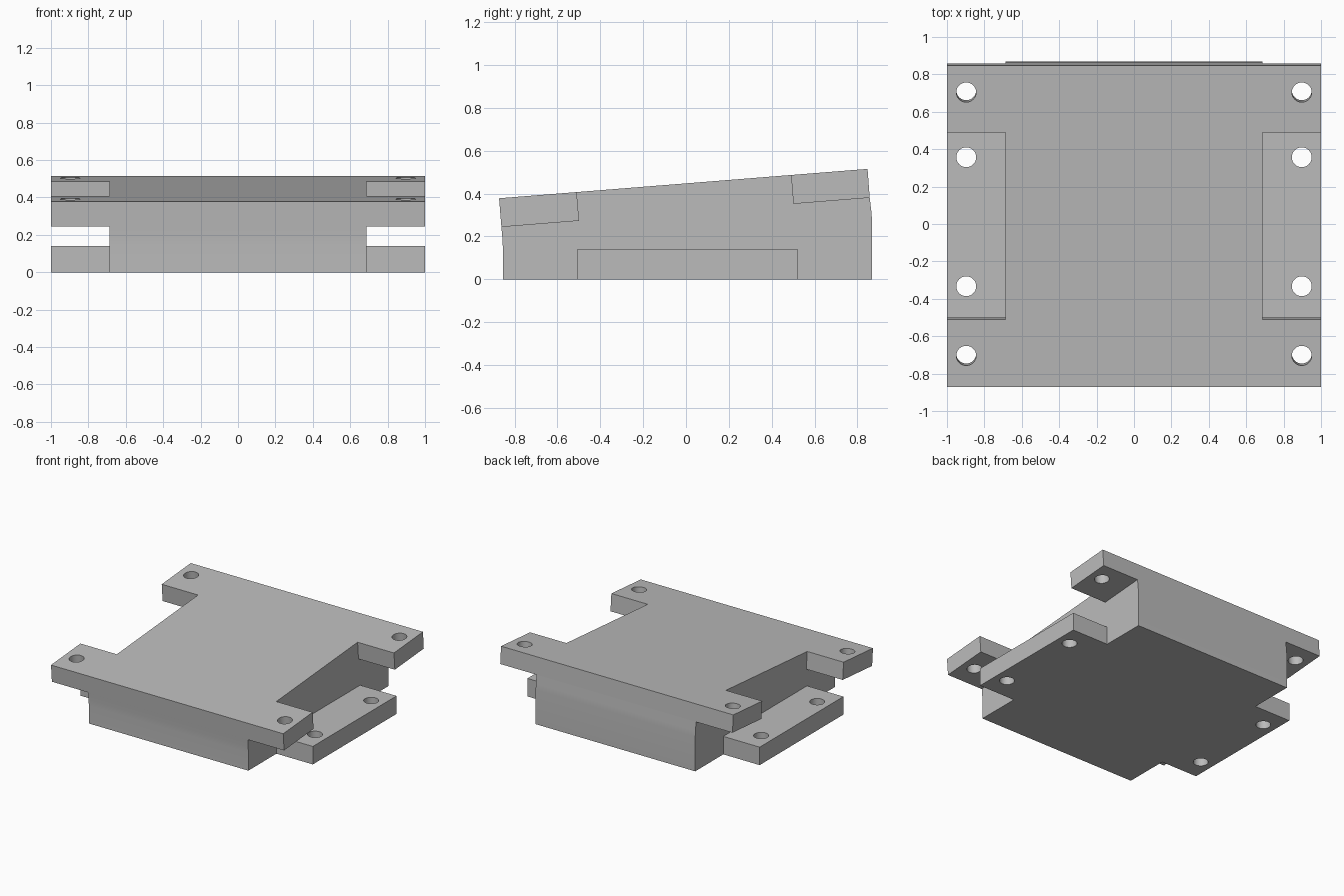
import bpy
import bmesh
import math
from mathutils import Matrix

cube = bpy.data.objects.get("Cube")
if cube:
    bpy.data.objects.remove(cube, do_unlink=True)

grey = bpy.data.materials.new("plain grey")
grey.use_nodes = True
grey.diffuse_color = (0.5, 0.5, 0.5, 1)
grey.node_tree.nodes["Principled BSDF"].inputs["Base Color"].default_value = (0.5, 0.5, 0.5, 1)

SLOPE = math.atan2(0.137, 1.719)   # tilt of the upper mounting face
CORE = 0.687                       # half width of the centre block


def finish(name, bm):
    bmesh.ops.recalc_face_normals(bm, faces=bm.faces)
    mesh = bpy.data.meshes.new(name)
    bm.to_mesh(mesh)
    bm.free()
    mesh.materials.append(grey)
    obj = bpy.data.objects.new(name, mesh)
    bpy.context.scene.collection.objects.link(obj)
    return obj


def extrude_profile(name, points, x0, x1):
    """Extrude a (y, z) outline along x."""
    bm = bmesh.new()
    face = bm.faces.new([bm.verts.new((x0, y, z)) for y, z in points])
    new = bmesh.ops.extrude_face_region(bm, geom=[face])["geom"]
    verts = [g for g in new if isinstance(g, bmesh.types.BMVert)]
    bmesh.ops.translate(bm, verts=verts, vec=(x1 - x0, 0, 0))
    return finish(name, bm)


def drill(name, x, y, z, depth, tilt):
    bm = bmesh.new()
    bmesh.ops.create_cone(bm, cap_ends=True, segments=48, radius1=0.053, radius2=0.053,
                          depth=depth, matrix=Matrix.Translation((x, y, z)) @ Matrix.Rotation(tilt, 4, "X"))
    return finish(name, bm)


# Wedge block with gently bent front and back walls
wedge = [(-0.854, 0), (0.868, 0), (0.868, 0.27), (0.865, 0.315), (0.857, 0.38), (0.847, 0.515),
         (-0.872, 0.378), (-0.861, 0.243), (-0.856, 0.185), (-0.854, 0.14)]
body = extrude_profile("wedge_mount", wedge, -1, 1)

# Side waste: leaves two upper tabs and one lower flange on each side
waste = [(-1.1, -0.1), (-0.508, -0.1), (-0.508, 0.14), (0.522, 0.14), (0.522, -0.1), (1.1, -0.1),
         (1.1, 0.4), (0.501, 0.352), (0.482, 0.585), (-0.518, 0.506), (-0.499, 0.273), (-1.1, 0.225)]
cutters = []
for side, label in ((1, "left"), (-1, "right")):
    cutters.append(extrude_profile(label + "_side_cutter", waste, side * CORE, side * 1.2))
    for y in (-0.704, 0.704):      # tab screw holes, square to the sloped face
        z = 0.378 + math.tan(SLOPE) * (y + 0.872)
        cutters.append(drill(label + "_tab_hole_cutter", side * 0.897, y, z, 0.4, SLOPE))
    for y in (-0.333, 0.357):      # flange screw holes
        cutters.append(drill(label + "_flange_hole_cutter", side * 0.897, y, 0, 0.34, 0))

bpy.context.view_layer.objects.active = body
for cutter in cutters:
    mod = body.modifiers.new("cut", "BOOLEAN")
    mod.operation = "DIFFERENCE"
    mod.solver = "EXACT"
    mod.object = cutter
    bpy.ops.object.modifier_apply(modifier=mod.name)
for cutter in cutters:
    bpy.data.objects.remove(cutter, do_unlink=True)

# Smooth bent walls and holes, crisp corners
for obj in bpy.context.selected_objects:
    obj.select_set(False)
body.select_set(True)
bpy.ops.object.shade_smooth_by_angle(angle=math.radians(30))
